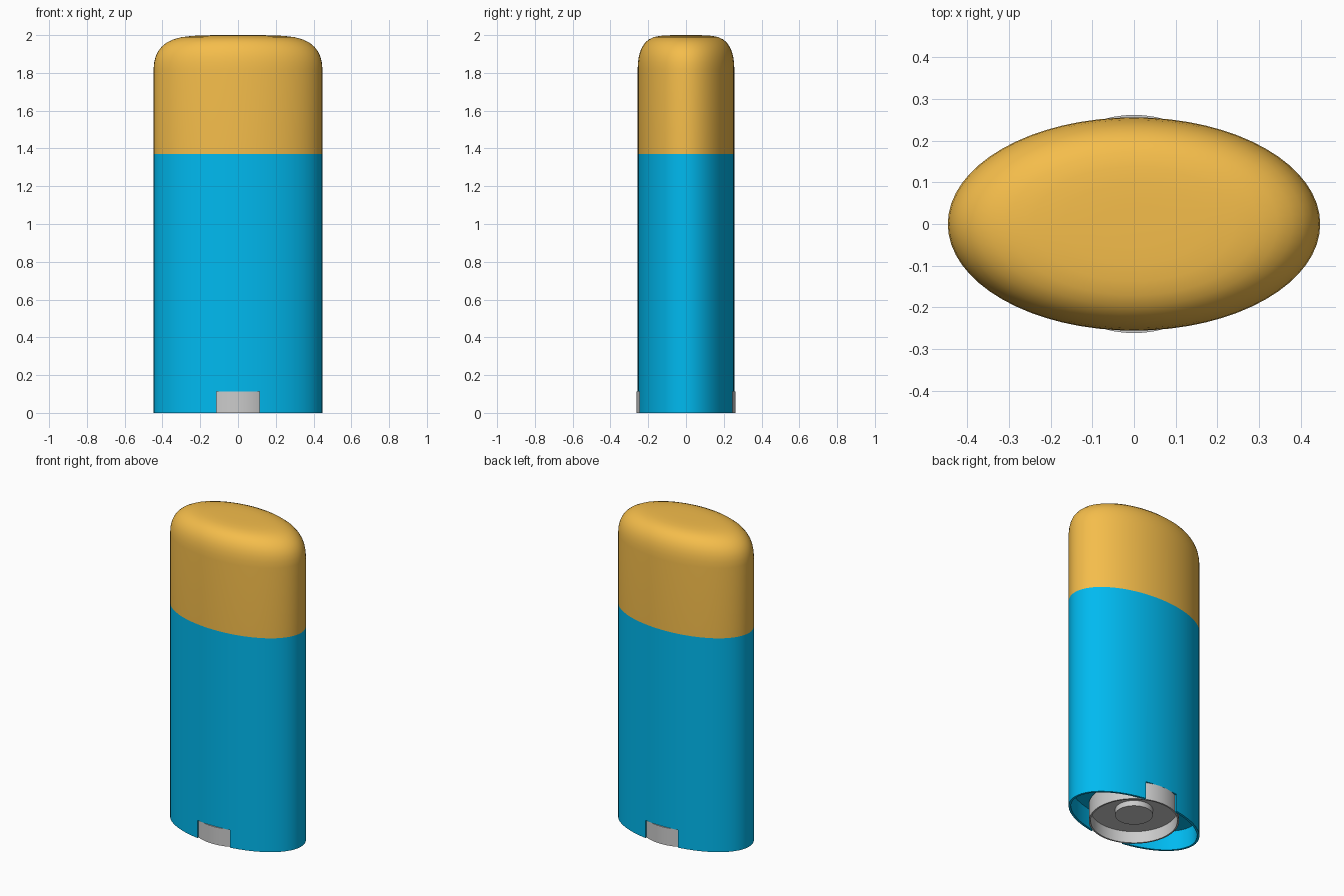
import bpy, bmesh
from math import cos, sin, pi, radians

if "Cube" in bpy.data.objects:
    bpy.data.objects.remove(bpy.data.objects["Cube"])

SIDES = 64
A, B = 0.447, 0.256          # half width and half depth of the oval


def loft(name, rings, colour=None):
    """Skin elliptical rings (rx, ry, z) in order and close both ends."""
    bm = bmesh.new()
    loops = [[bm.verts.new((rx * cos(2 * pi * i / SIDES), ry * sin(2 * pi * i / SIDES), z))
              for i in range(SIDES)] for rx, ry, z in rings]
    for lo, hi in zip(loops, loops[1:]):
        for i in range(SIDES):
            j = (i + 1) % SIDES
            bm.faces.new((lo[i], lo[j], hi[j], hi[i]))
    bm.faces.new(loops[0])
    bm.faces.new(loops[-1])
    bmesh.ops.recalc_face_normals(bm, faces=bm.faces)
    mesh = bpy.data.meshes.new(name)
    bm.to_mesh(mesh)
    bm.free()
    obj = bpy.data.objects.new(name, mesh)
    bpy.context.collection.objects.link(obj)
    if colour:
        mat = bpy.data.materials.new(name + "_plastic")
        mat.diffuse_color = (*colour, 1)
        mat.use_nodes = True
        mat.node_tree.nodes["Principled BSDF"].inputs["Base Color"].default_value = mat.diffuse_color
        mesh.materials.append(mat)
    return obj


def smooth(obj):
    bpy.ops.object.select_all(action='DESELECT')
    obj.select_set(True)
    bpy.context.view_layer.objects.active = obj
    bpy.ops.object.shade_smooth_by_angle(angle=radians(35))


# Oval container, with a recess in its underside for the dial
WALL = 0.014
body = loft("container", [(A, B, 1.37), (A, B, 0), (A - WALL, B - WALL, 0),
                          (A - WALL, B - WALL, 0.125)], (0.0, 0.49, 0.87))

# Slots through the front and back walls where the dial shows
bpy.ops.mesh.primitive_cube_add(size=1, location=(0, 0, 0.046))
cutter = bpy.context.object
cutter.name = "slot_cutter"
cutter.scale = (0.23, 0.7, 0.134)
cutter.hide_render = True
cut = body.modifiers.new("slots", 'BOOLEAN')
cut.operation = 'DIFFERENCE'
cut.solver = 'EXACT'
cut.object = cutter
bpy.context.view_layer.objects.active = body
bpy.ops.object.modifier_apply(modifier=cut.name)
bpy.data.objects.remove(cutter)
smooth(body)

# Rounded cap: the oval shrinks towards the top (scale, height)
profile = [(1, 1.37), (1, 1.82), (0.993, 1.855), (0.977, 1.885), (0.95, 1.912),
           (0.91, 1.936), (0.85, 1.959), (0.77, 1.977), (0.67, 1.989),
           (0.54, 1.996), (0.38, 1.999), (0.2, 2.0)]
smooth(loft("cap", [(A * s, B * s, z) for s, z in profile], (0.91, 0.51, 0.07)))

# Turning dial: a shallow cup opening downwards with a central boss
dial = [(0.262, 0.112), (0.262, 0), (0.252, 0), (0.252, 0.075), (0.11, 0.075), (0.11, 0.04)]
smooth(loft("dial", [(r, r, z) for r, z in dial]))
